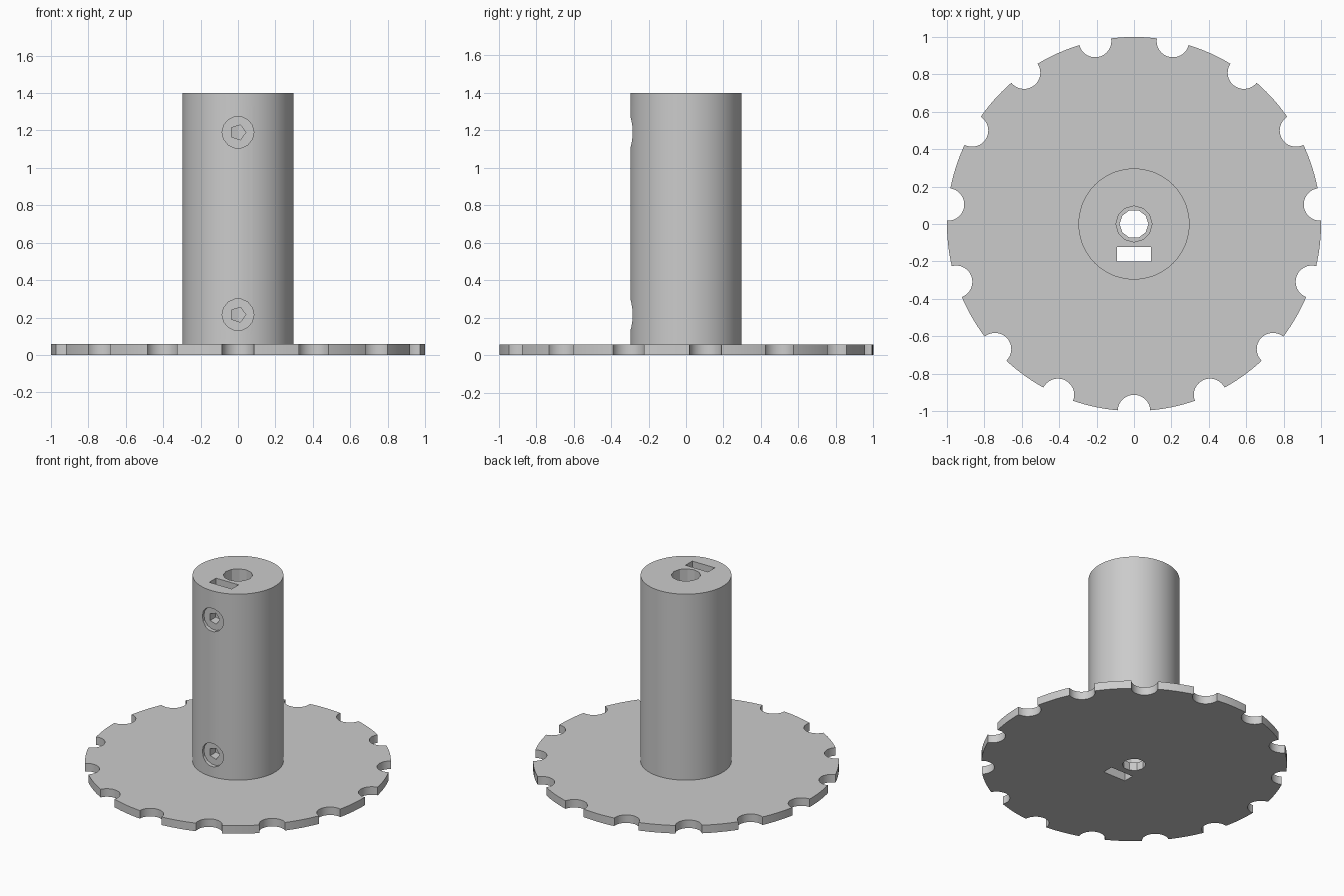
import bpy, bmesh
from math import cos, sin, pi, radians
from mathutils import Matrix, Vector

if "Cube" in bpy.data.objects:
    bpy.data.objects.remove(bpy.data.objects["Cube"], do_unlink=True)

grey = bpy.data.materials.new("light grey plastic")
grey.use_nodes = True
colour = (0.6, 0.6, 0.6, 1)
grey.diffuse_color = colour
grey.node_tree.nodes["Principled BSDF"].inputs["Base Color"].default_value = colour


def circle(radius, sides, cx=0, cy=0):
    return [(cx + radius * cos(2 * pi * i / sides),
             cy + radius * sin(2 * pi * i / sides)) for i in range(sides)]


def prism(name, outline, low, high, turn=None):
    """Extrude an outline from low to high along z, then turn it."""
    bm = bmesh.new()
    base = bm.faces.new([bm.verts.new((x, y, low)) for x, y in outline])
    top = bmesh.ops.extrude_face_region(bm, geom=[base])["geom"]
    bmesh.ops.translate(bm, vec=Vector((0, 0, high - low)),
                        verts=[v for v in top if isinstance(v, bmesh.types.BMVert)])
    if turn:
        bmesh.ops.transform(bm, matrix=turn, verts=bm.verts)
    bmesh.ops.recalc_face_normals(bm, faces=bm.faces)
    mesh = bpy.data.meshes.new(name)
    bm.to_mesh(mesh)
    bm.free()
    mesh.materials.append(grey)
    obj = bpy.data.objects.new(name, mesh)
    bpy.context.collection.objects.link(obj)
    return obj


def select(obj):
    bpy.ops.object.select_all(action="DESELECT")
    obj.select_set(True)
    bpy.context.view_layer.objects.active = obj


def cut(target, cutter):
    cutter.hide_render = True
    mod = target.modifiers.new("cut", "BOOLEAN")
    mod.operation = "DIFFERENCE"
    mod.solver = "EXACT"
    mod.object = cutter
    select(target)
    bpy.ops.object.modifier_apply(modifier=mod.name)
    bpy.data.objects.remove(cutter, do_unlink=True)


DISC_TOP, SHAFT_TOP, SHAFT_R = 0.058, 1.4, 0.297
slot = [(-0.09, -0.2), (0.09, -0.2), (0.09, -0.122), (-0.09, -0.122)]

# Notched disc with centre hole and slot
disc = prism("notched_disc", circle(1, 120), 0, DISC_TOP)
for k in range(15):
    a = radians(-90 + 24 * k)
    cut(disc, prism("notch_cutter", circle(0.087, 30, cos(a), sin(a)), -0.1, 0.2))
cut(disc, prism("hole_cutter", circle(0.077, 10), -0.1, 0.2))
cut(disc, prism("slot_cutter", slot, -0.1, 0.2))

# Upright hub with bore and slot
hub = prism("hub_tube", circle(SHAFT_R, 72), DISC_TOP, SHAFT_TOP)
cut(hub, prism("bore_cutter", circle(0.096, 12), -0.1, 1.6))
cut(hub, prism("slot_cutter", slot, -0.1, 1.6))

# Screw holes with shallow round recesses in the front
for z in (0.215, 1.19):
    forward = Matrix.Translation((0, 0, z)) @ Matrix.Rotation(pi / 2, 4, "X")
    cut(hub, prism("recess_cutter", circle(0.085, 14), 0.268, 0.4, forward))
    cut(hub, prism("screw_cutter", circle(0.042, 5), 0.03, 0.35, forward))

for obj in (disc, hub):
    select(obj)
    bpy.ops.object.shade_smooth_by_angle(angle=radians(20))
